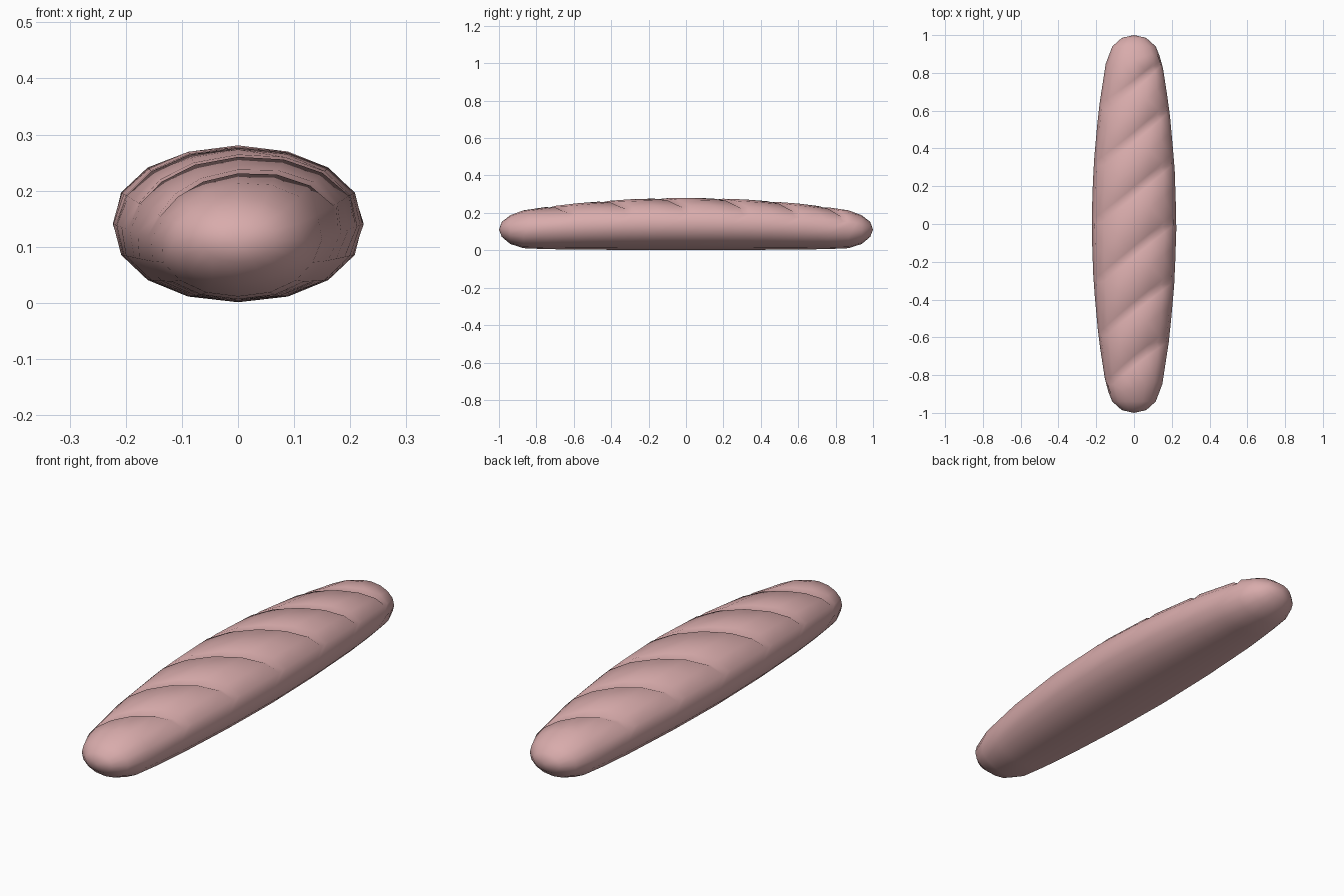
import bpy, bmesh, math

cube = bpy.data.objects.get("Cube")
if cube:
    bpy.data.objects.remove(cube, do_unlink=True)

# Crust colour
crust = bpy.data.materials.new("pink crust")
crust.use_nodes = True
colour = (0.69, 0.41, 0.41, 1)
crust.diffuse_color = colour
crust.node_tree.nodes["Principled BSDF"].inputs["Base Color"].default_value = colour

# Loaf outline: distance from middle, half width, top, bottom
OUTLINE = [(0, .225, .281, .001), (.3, .215, .273, .002), (.6, .188, .25, .004),
           (.86, .148, .217, .008), (.94, .115, .187, .034),
           (.985, .065, .152, .072), (1, 0, .11, .11)]
SIDES = 16
SLASHES = (-.725, -.44, -.145, .17, .46, .735)
SLANT, LIP, DEPTH = .82, .028, .016


def section(y):
    """Half width, top and bottom of the loaf at y."""
    y = min(abs(y), 1)
    for a, b in zip(OUTLINE, OUTLINE[1:]):
        if y <= b[0]:
            f = (y - a[0]) / (b[0] - a[0])
            return [p + (q - p) * f for p, q in zip(a[1:], b[1:])]


def point(t, side, groove):
    """Point on a ring that slants over the top and runs straight underneath."""
    angle = math.tau * side / SIDES
    c, s = math.cos(angle), math.sin(angle)
    c = math.copysign(abs(c) ** .96, c)
    s = math.copysign(abs(s) ** .96, s)
    fade = min(1, max(0, (.94 - abs(t)) / .19))
    over = min(1, max(0, .5 + 1.5 * s))
    y = t + SLANT * fade * over * c * section(t)[0]
    width, top, bottom = section(y)
    mid, half = (top + bottom) / 2, (top - bottom) / 2
    cut = DEPTH if groove and s > .5 else 0
    return (c * (width - cut), y, mid + s * (half - cut))


# Rings: plain ones at the ends and between slashes, three for each slash
rings = [(e * y, False) for e in (-1, 1) for y in (.985, .94, .87)]
for t in SLASHES:
    rings += [(t - LIP, False), (t, True), (t + LIP, False)]
for a, b in zip(SLASHES, SLASHES[1:]):
    rings.append(((a + b) / 2, False))
rings.sort()

bm = bmesh.new()
loops = [[bm.verts.new(point(t, i, g)) for i in range(SIDES)] for t, g in rings]
for a, b in zip(loops, loops[1:]):
    for i in range(SIDES):
        j = (i + 1) % SIDES
        bm.faces.new((a[i], a[j], b[j], b[i]))

# Rounded tips
for loop, y in ((loops[0], -1), (loops[-1], 1)):
    tip = bm.verts.new((0, y, .11))
    for i in range(SIDES):
        bm.faces.new((loop[i], loop[(i + 1) % SIDES], tip))
bmesh.ops.recalc_face_normals(bm, faces=bm.faces)

mesh = bpy.data.meshes.new("bread_loaf")
bm.to_mesh(mesh)
bm.free()
mesh.materials.append(crust)
mesh.shade_smooth()
loaf = bpy.data.objects.new("bread_loaf", mesh)
bpy.context.collection.objects.link(loaf)
